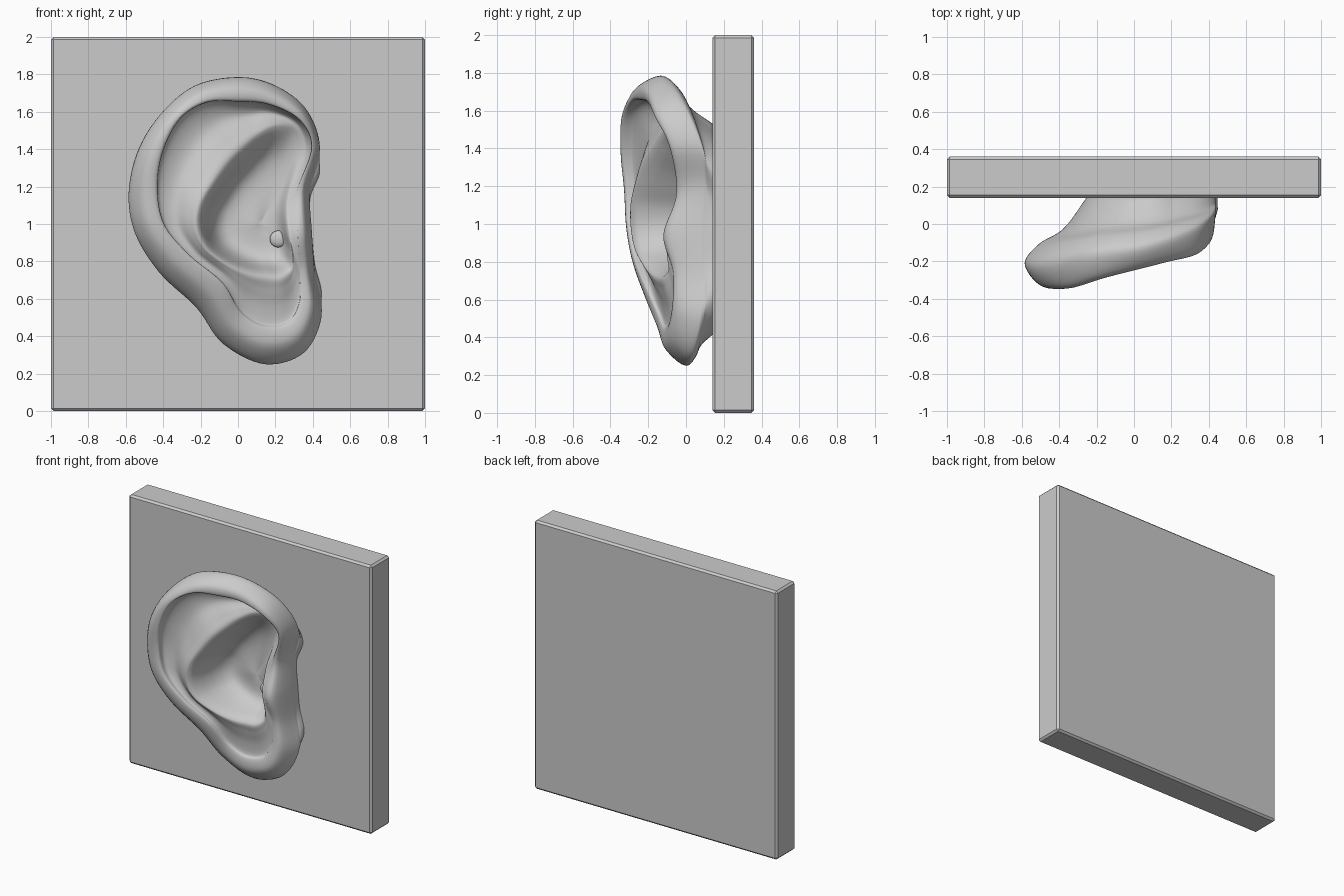
import bpy, bmesh
from mathutils import Vector

if "Cube" in bpy.data.objects:
    bpy.data.objects.remove(bpy.data.objects["Cube"])

grey = bpy.data.materials.new("plaster_grey")
grey.diffuse_color = (0.6, 0.6, 0.6, 1)
grey.use_nodes = True
grey.node_tree.nodes["Principled BSDF"].inputs["Base Color"].default_value = grey.diffuse_color


def make_object(name, bm, smooth):
    bmesh.ops.recalc_face_normals(bm, faces=bm.faces)
    mesh = bpy.data.meshes.new(name)
    bm.to_mesh(mesh)
    bm.free()
    for p in mesh.polygons:
        p.use_smooth = smooth
    mesh.materials.append(grey)
    obj = bpy.data.objects.new(name, mesh)
    bpy.context.collection.objects.link(obj)
    return obj


def spline(p0, p1, p2, p3, f):
    """Centripetal Catmull-Rom point between p1 and p2."""
    t0 = 0
    t1 = t0 + (p1 - p0).length ** 0.5 + 1e-4
    t2 = t1 + (p2 - p1).length ** 0.5 + 1e-4
    t3 = t2 + (p3 - p2).length ** 0.5 + 1e-4
    t = t1 + (t2 - t1) * f

    def mix(a, b, ta, tb):
        return a + (b - a) * ((t - ta) / (tb - ta))
    a1, a2, a3 = mix(p0, p1, t0, t1), mix(p1, p2, t1, t2), mix(p2, p3, t2, t3)
    return mix(mix(a1, a2, t0, t2), mix(a2, a3, t1, t3), t1, t2)


def closed_curve(points, steps):
    n = len(points)
    return [spline(points[i - 1], points[i], points[(i + 1) % n], points[(i + 2) % n], k / steps)
            for i in range(n) for k in range(steps)]


def open_curve(points, steps):
    p = [points[0] * 2 - points[1]] + points + [points[-1] * 2 - points[-2]]
    out = [spline(*p[i:i + 4], k / steps) for i in range(len(points) - 1) for k in range(steps)]
    return out + [points[-1]]


# Backing plate
bm = bmesh.new()
bmesh.ops.create_cube(bm, size=1)
bmesh.ops.scale(bm, vec=(2, 0.22, 2), verts=bm.verts)
bmesh.ops.translate(bm, vec=(0, 0.25, 1), verts=bm.verts)
bmesh.ops.bevel(bm, geom=bm.edges[:], offset=0.014, segments=1, affect='EDGES')
make_object("backing_plate", bm, False)

# Guide curves of the ear as (x, z, depth), from the top round by the left
outline = [(0.02, 1.785, -0.13), (-0.23, 1.74, -0.16), (-0.42, 1.58, -0.2),
           (-0.54, 1.38, -0.22), (-0.585, 1.15, -0.21), (-0.55, 0.95, -0.2),
           (-0.42, 0.74, -0.16), (-0.22, 0.55, -0.1), (-0.08, 0.36, -0.03),
           (0.15, 0.25, 0.0), (0.35, 0.31, 0.03), (0.445, 0.5, 0.07),
           (0.41, 0.74, 0.08), (0.395, 0.95, 0.08), (0.385, 1.2, 0.09),
           (0.437, 1.42, 0.07), (0.36, 1.62, -0.01), (0.2, 1.74, -0.08)]
helix_lip = [(0.0, 1.66, -0.24), (-0.17, 1.655, -0.29), (-0.31, 1.57, -0.335),
             (-0.41, 1.38, -0.34), (-0.435, 1.18, -0.32), (-0.4, 1.0, -0.31),
             (-0.27, 0.84, -0.28), (-0.08, 0.68, -0.22), (0.02, 0.52, -0.15),
             (0.14, 0.45, -0.12), (0.27, 0.47, -0.09), (0.33, 0.58, -0.07),
             (0.33, 0.75, -0.07), (0.32, 0.94, -0.12), (0.31, 1.15, -0.05),
             (0.395, 1.42, -0.09), (0.33, 1.56, -0.16), (0.16, 1.645, -0.2)]
bowl_edge = [(0.1, 1.47, -0.13), (0.03, 1.41, -0.17), (-0.05, 1.33, -0.22),
             (-0.13, 1.22, -0.26), (-0.2, 1.1, -0.29), (-0.215, 0.98, -0.29),
             (-0.17, 0.87, -0.27), (-0.05, 0.78, -0.22), (0.08, 0.73, -0.17),
             (0.16, 0.72, -0.14), (0.23, 0.72, -0.12), (0.28, 0.76, -0.09),
             (0.29, 0.84, -0.1), (0.27, 0.95, -0.1), (0.26, 1.12, -0.04),
             (0.32, 1.38, 0.0), (0.29, 1.5, -0.03), (0.2, 1.52, -0.08)]
# Depth of the groove between helix lip and bowl edge
groove = [0.1, 0.1, 0.09, 0.08, 0.07, 0.06, 0.04, 0.03, 0.02, 0.02, 0.02, 0.01,
          0, 0, 0, 0.04, 0.07, 0.09]

STEPS = 7
outline, helix_lip, bowl_edge = (
    closed_curve([Vector((x, y, z)) for x, z, y in c], STEPS)
    for c in (outline, helix_lip, bowl_edge))
groove = [v.x for v in closed_curve([Vector((i_d, 0, 0)) for i_d in groove], STEPS)]
bowl_centre = Vector((0.12, 0.06, 1.0))
neck_centre = Vector((0.2, 0, 0.97))


def blend(a, b, f, fy):
    """Blend two points, with a separate factor for depth."""
    p = a.lerp(b, f)
    p.y = a.y + (b.y - a.y) * fy
    return p


def section(o, lip, edge, dip):
    """One radial section: from the plate, round the rim, into the bowl."""
    d = o - neck_centre
    root = neck_centre + Vector((d.x * (0.57 if d.x < 0 else 1), 0,
                                 d.z * (0.76 if d.z < 0 else 0.68)))
    root.y = 0.15
    crest = blend(o, lip, 0.5, 0.8) - Vector((0, 0.02, 0))
    under = blend(lip, edge, 0.04, 0.04) + Vector((0, dip * 0.7, 0))
    scapha = blend(lip, edge, 0.4, 0.4) + Vector((0, dip, 0))
    shoulder = blend(lip, edge, 0.75, 0.8) + Vector((0, dip * 0.3, 0))
    floor = edge.lerp(bowl_centre, 0.35)
    floor.y = 0.03
    return [root, blend(o, root, 0.6, 0.5), blend(o, root, 0.22, 0.28), o, crest, lip,
            under, scapha, shoulder, edge, floor, edge.lerp(bowl_centre, 0.95)]


# Ear: radial sections joined into a closed skin
bm = bmesh.new()
columns = [[bm.verts.new(p) for p in open_curve(section(*s), 5)]
           for s in zip(outline, helix_lip, bowl_edge, groove)]
for i, col in enumerate(columns):
    prev = columns[i - 1]
    for k in range(len(col) - 1):
        bm.faces.new((prev[k], col[k], col[k + 1], prev[k + 1]))
bm.faces.new([c[0] for c in columns])
bm.faces.new([c[-1] for c in columns])
make_object("ear", bm, True)

# Ear canal: small faceted plug in the bowl beside the tragus
bm = bmesh.new()
bmesh.ops.create_icosphere(bm, subdivisions=3, radius=0.045)
bmesh.ops.scale(bm, vec=(1, 0.5, 1), verts=bm.verts)
bmesh.ops.translate(bm, vec=(0.215, 0.025, 0.92), verts=bm.verts)
make_object("ear_canal", bm, False)
